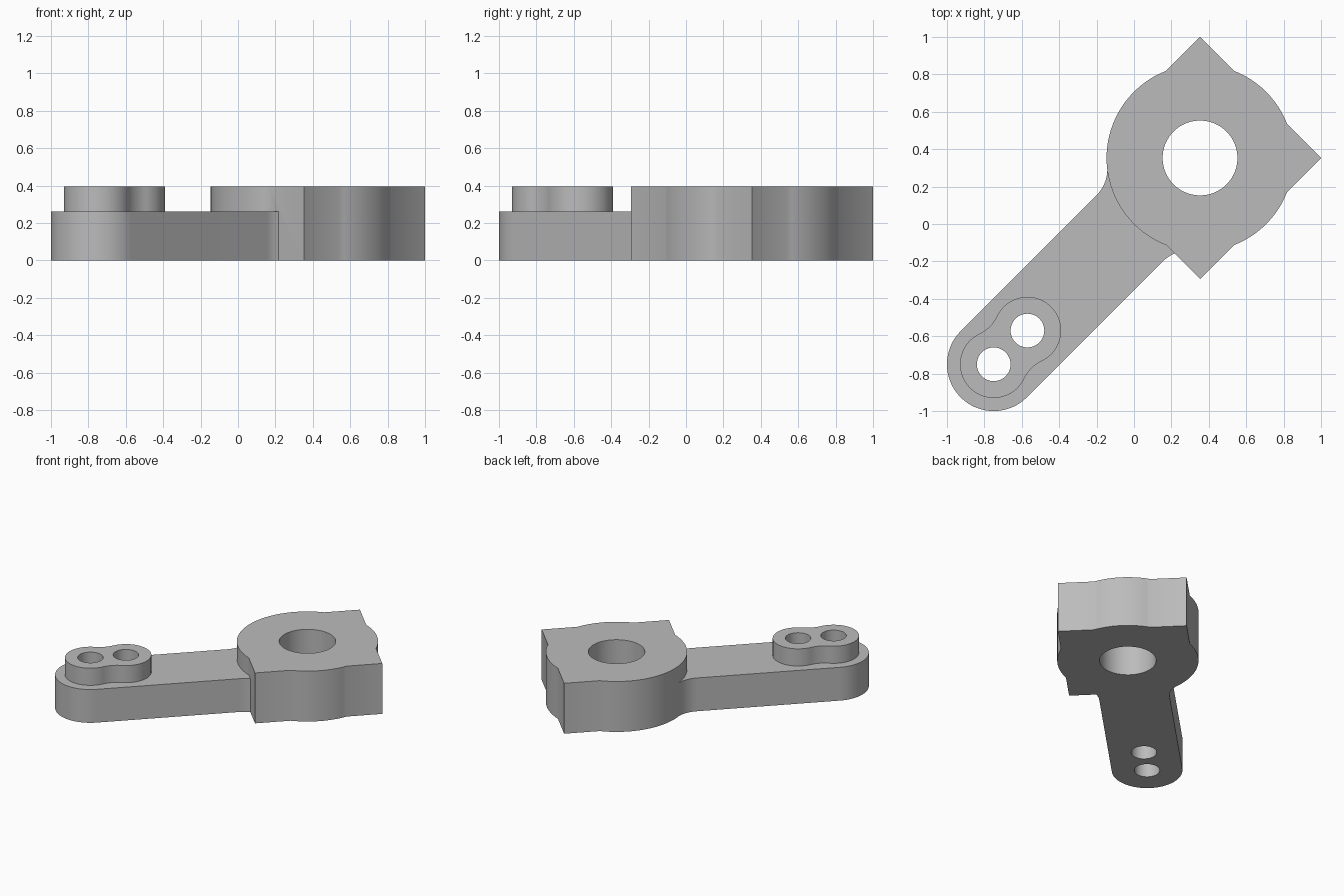
import bpy
import bmesh
from math import sin, cos, radians, degrees, acos, atan2, sqrt
from mathutils import Matrix

cube = bpy.data.objects.get("Cube")
if cube:
    bpy.data.objects.remove(cube, do_unlink=True)

# Local frame: origin at the hub centre, +x runs along the arm
PLACE = Matrix.Translation((0.353, 0.353, 0)) @ Matrix.Rotation(radians(225), 4, 'Z')
HUB_R, EAR, HUB_TOP = 0.5, 0.4575, 0.394
ARM_R, ARM_LEN, ARM_TOP = 0.25, 1.56, 0.26
BOSS_R, PIN_GAP, FILLET = 0.18, 0.255, 0.2

grey = bpy.data.materials.new("mid grey")
grey.use_nodes = True
COLOUR = (0.5, 0.5, 0.5, 1)
grey.diffuse_color = COLOUR
grey.node_tree.nodes["Principled BSDF"].inputs["Base Color"].default_value = COLOUR


def arc(cx, cy, r, start, end):
    n = max(2, round(abs(end - start) / 4))
    angles = [radians(start + (end - start) * i / n) for i in range(n + 1)]
    return [(cx + r * cos(a), cy + r * sin(a)) for a in angles]


def prism(name, outline, z0, z1):
    bm = bmesh.new()
    face = bm.faces.new([bm.verts.new((x, y, z0)) for x, y in outline])
    up = bmesh.ops.extrude_face_region(bm, geom=[face])["geom"]
    bmesh.ops.translate(bm, vec=(0, 0, z1 - z0),
                        verts=[v for v in up if isinstance(v, bmesh.types.BMVert)])
    bmesh.ops.recalc_face_normals(bm, faces=bm.faces)
    bm.transform(PLACE)
    mesh = bpy.data.meshes.new(name)
    bm.to_mesh(mesh)
    bm.free()
    mesh.materials.append(grey)
    obj = bpy.data.objects.new(name, mesh)
    bpy.context.collection.objects.link(obj)
    return obj


def combine(target, tool, operation):
    mod = target.modifiers.new("combine", 'BOOLEAN')
    mod.operation, mod.solver, mod.object = operation, 'EXACT', tool
    bpy.context.view_layer.objects.active = target
    bpy.ops.object.modifier_apply(modifier=mod.name)
    bpy.data.objects.remove(tool, do_unlink=True)


# Hub: round body with three square corners, the fourth left round
half = degrees(acos(EAR / HUB_R))
hub = []
for k in range(4):
    a = 90 * k
    hub += arc(0, 0, HUB_R, a - half, a + half)
    if k == 3:
        hub += arc(0, 0, HUB_R, a + half, a + 90 - half)[1:-1]
    else:
        t = radians(a + 45)
        hub.append((EAR * sqrt(2) * cos(t), EAR * sqrt(2) * sin(t)))
lever = prism("lever", hub, 0, HUB_TOP)

# Arm: rounded tip, with fillets sinking slightly into the hub
fy = ARM_R + FILLET
fx = sqrt((HUB_R + FILLET - 0.002) ** 2 - fy ** 2)
flare = arc(fx, -fy, FILLET, 90, degrees(atan2(fy, -fx)))
inner = flare[::-1]
arm = inner + arc(ARM_LEN, 0, ARM_R, -90, 90) + [(x, -y) for x, y in flare]
arm += [(0.3, 0.2), (0.3, -0.2)]
combine(lever, prism("arm", arm, 0, ARM_TOP), 'UNION')

# Boss: two round lobes joined by a hollow waist
mid, d = ARM_LEN - PIN_GAP / 2, PIN_GAP / 2
wy = sqrt((BOSS_R + FILLET) ** 2 - d ** 2)
w = degrees(atan2(wy, d))
boss = arc(mid + d, 0, BOSS_R, w - 180, 180 - w)
boss += arc(mid, wy, FILLET, -w, w - 180)[1:-1]
boss += arc(mid - d, 0, BOSS_R, w, 360 - w)
boss += arc(mid, -wy, FILLET, 180 - w, w)[1:-1]
combine(lever, prism("boss", boss, ARM_TOP - 0.1, HUB_TOP), 'UNION')

# Shaft hole and two pin holes
for x, r in ((0, 0.2), (mid - d, 0.09), (mid + d, 0.09)):
    combine(lever, prism("hole", arc(x, 0, r, 0, 360)[:-1], -0.1, 0.6), 'DIFFERENCE')

bpy.ops.object.select_all(action='DESELECT')
lever.select_set(True)
bpy.context.view_layer.objects.active = lever
bpy.ops.object.shade_smooth_by_angle(angle=radians(30))
